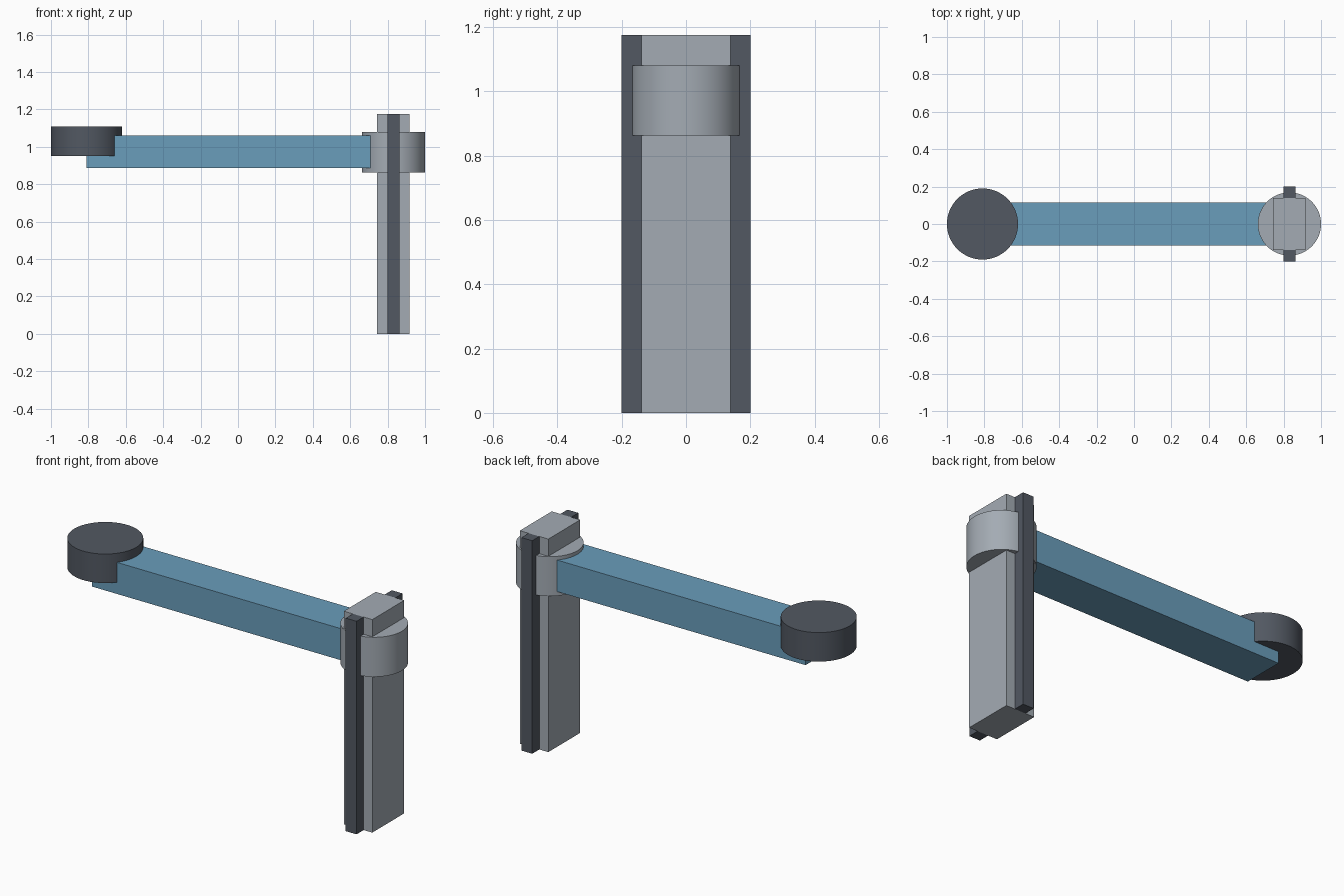
import bpy
import math

if "Cube" in bpy.data.objects:
    bpy.data.objects.remove(bpy.data.objects["Cube"])


def material(name, rgb):
    m = bpy.data.materials.new(name)
    m.diffuse_color = (*rgb, 1.0)
    m.use_nodes = True
    m.node_tree.nodes["Principled BSDF"].inputs["Base Color"].default_value = m.diffuse_color
    return m


BLUE = material("steel blue", (0.144, 0.337, 0.497))
GREY = material("light grey", (0.37, 0.41, 0.455))
DARK = material("dark slate", (0.084, 0.098, 0.122))


def box(name, x, y, z, mat):
    """Box from (min, max) ranges."""
    bpy.ops.mesh.primitive_cube_add(
        size=1, location=[(a + b) / 2 for a, b in (x, y, z)])
    o = bpy.context.object
    o.name = name
    o.scale = [b - a for a, b in (x, y, z)]
    bpy.ops.object.transform_apply(location=False, rotation=False, scale=True)
    o.data.materials.append(mat)
    return o


def disc(name, x, r, z, mat):
    """Upright cylinder on y = 0 with smooth sides."""
    bpy.ops.mesh.primitive_cylinder_add(
        vertices=64, radius=r, depth=z[1] - z[0],
        location=(x, 0, (z[0] + z[1]) / 2))
    o = bpy.context.object
    o.name = name
    o.data.materials.append(mat)
    bpy.ops.object.shade_smooth_by_angle(angle=math.radians(30))
    return o


# Upright column with a guide rail on the front and back
PX = 0.831
HEIGHT = 1.175
box("column", (PX - 0.088, PX + 0.086), (-0.139, 0.139), (0, HEIGHT), GREY)
for name, y in (("front_rail", (-0.201, -0.139)), ("back_rail", (0.139, 0.201))):
    box(name, (PX - 0.033, PX + 0.033), y, (0, HEIGHT), DARK)

# Collar joint on the column
disc("shoulder_collar", PX, 0.169, (0.862, 1.08), GREY)

# Horizontal arm and the joint at its far end
box("arm", (-0.81, PX), (-0.115, 0.115), (0.886, 1.06), BLUE)
disc("elbow_joint", -0.81, 0.19, (0.95, 1.11), DARK)
